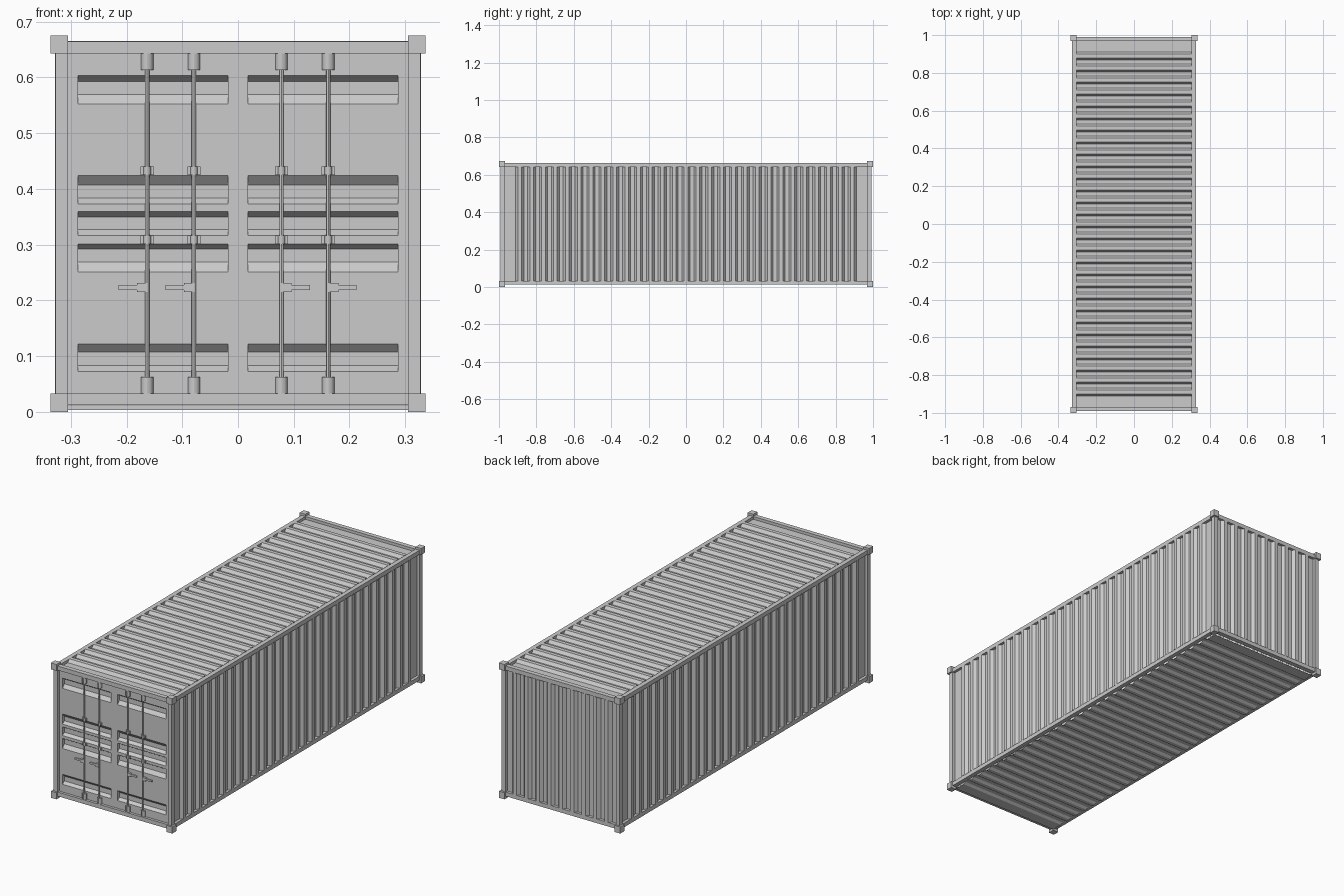
import bpy, bmesh, math
from mathutils import Vector

if "Cube" in bpy.data.objects:
    bpy.data.objects.remove(bpy.data.objects["Cube"])


def mesh_object(name, verts, faces):
    me = bpy.data.meshes.new(name)
    me.from_pydata(verts, [], faces)
    bm = bmesh.new()
    bm.from_mesh(me)
    bmesh.ops.remove_doubles(bm, verts=bm.verts, dist=1e-6)
    bm.to_mesh(me)
    bm.free()
    ob = bpy.data.objects.new(name, me)
    bpy.context.collection.objects.link(ob)
    return ob


def box(name, x0, x1, y0, y1, z0, z1):
    v = [(x, y, z) for x in (x0, x1) for y in (y0, y1) for z in (z0, z1)]
    f = [(0, 1, 3, 2), (4, 6, 7, 5), (0, 4, 5, 1), (2, 3, 7, 6), (0, 2, 6, 4), (1, 5, 7, 3)]
    return mesh_object(name, v, f)


def rod(name, x, y, z0, z1, r, sides=12):
    bpy.ops.mesh.primitive_cylinder_add(vertices=sides, radius=r, depth=z1 - z0,
                                        location=(x, y, (z0 + z1) / 2))
    bpy.context.object.name = name
    bpy.ops.object.shade_smooth_by_angle()


# Trapezoid sheet: ribs run along v, repeat along u, rise along outward normal
def corrugated(name, n, pitch, half, v0, v1, inner, outer, place, flip=False):
    slope, flat = 0.012, pitch / 2 - 0.012
    prof = [(-half, inner)]
    start = -((n - 1) * pitch + flat + 2 * slope) / 2
    for i in range(n):
        u = start + i * pitch
        prof += [(u, inner), (u + slope, outer), (u + slope + flat, outer), (u + 2 * slope + flat, inner)]
    prof.append((half, inner))
    verts = [place(u, v, d) for u, d in prof for v in (v0, v1)]
    faces = [(2 * i, 2 * i + 2, 2 * i + 3, 2 * i + 1) for i in range(len(prof) - 1)]
    if flip:
        faces = [f[::-1] for f in faces]
    return mesh_object(name, verts, faces)


XI, XO, XC = 0.305, 0.327, 0.336      # frame inner, frame outer, corner casting
YI, YO, YC = 0.968, 0.991, 1.0
ZB0, ZB1, ZT0, ZT1, ZC = 0.0125, 0.033, 0.643, 0.664, 0.675

# Frame: corner castings, posts and rails
for sx in (-1, 1):
    xs = sorted((sx * XI, sx * XO))
    xc = sorted((sx * XI, sx * XC))
    for sy in (-1, 1):
        ys = sorted((sy * YI, sy * YO))
        yc = sorted((sy * YI, sy * YC))
        box("corner_casting_bottom", *xc, *yc, 0, ZB1)
        box("corner_casting_top", *xc, *yc, ZT0, ZC)
        box("corner_post", *xs, *ys, ZB1, ZT0)
    box("bottom_side_rail", *xs, -YI, YI, ZB0, ZB1)
    box("top_side_rail", *xs, -YI, YI, ZT0, ZT1)
for sy in (-1, 1):
    ys = sorted((sy * YI, sy * YO))
    box("bottom_end_rail", -XI, XI, *ys, ZB0, ZB1)
    box("top_end_rail", -XI, XI, *ys, ZT0, ZT1)

# Corrugated walls, roof and floor
P, D = 0.0635, 0.015
so = XO + 0.001
corrugated("right_wall", 29, P, YI, ZB1, ZT0, so - D, so, lambda u, v, d: (d, u, v))
corrugated("left_wall", 29, P, YI, ZB1, ZT0, so - D, so, lambda u, v, d: (-d, u, v), True)
corrugated("roof", 29, P, YI, -XI, XI, ZT1 + 0.001 - D, ZT1 + 0.001, lambda u, v, d: (v, u, d), True)
corrugated("floor", 29, P, YI, -XI, XI, 0.001 - ZB0 + D, 0.001 - ZB0, lambda u, v, d: (v, u, abs(d)))
bo = YO + 0.001
corrugated("back_wall", 9, P, XI, ZB1, ZT0, bo - D, bo, lambda u, v, d: (u, d, v), True)

# Doors: flat skin with five horizontal recesses (top, floor top, floor bottom, bottom)
DY = -0.978
recesses = [(0.122, 0.107, 0.083, 0.072), (0.301, 0.292, 0.269, 0.251), (0.359, 0.350, 0.327, 0.316),
            (0.424, 0.407, 0.384, 0.373), (0.603, 0.593, 0.569, 0.552)]


def door(name, a, b, x0, x1):
    verts, faces = [], []

    def poly(*pts):
        faces.append(tuple(range(len(verts), len(verts) + len(pts))))
        verts.extend(pts)

    def strip(xa, xb, z0, ya, z1, yb):
        poly((xa, ya, z0), (xb, ya, z0), (xb, yb, z1), (xa, yb, z1))

    back = DY + D
    strip(a, x0, ZB1, DY, ZT0, DY)
    strip(x1, b, ZB1, DY, ZT0, DY)
    z = ZB1
    for t, t2, b2, bt in recesses:
        strip(x0, x1, z, DY, bt, DY)
        strip(x0, x1, bt, DY, b2, back)
        strip(x0, x1, b2, back, t2, back)
        strip(x0, x1, t2, back, t, DY)
        end = [(DY, bt), (back, b2), (back, t2), (DY, t)]
        poly(*[(x0, y, zz) for y, zz in end])
        poly(*[(x1, y, zz) for y, zz in reversed(end)])
        z = t
    strip(x0, x1, z, DY, ZT0, DY)
    return mesh_object(name, verts, faces)


door("left_door", -XI, 0, -0.287, -0.018)
door("right_door", 0, XI, 0.018, 0.287)

# Locking bars with end sockets, guides and handles
RY = DY - 0.006
for x in (-0.163, -0.079, 0.078, 0.162):
    s = math.copysign(1, x)
    rod("locking_bar", x, RY, ZB1, ZT0, 0.004)
    rod("bar_socket_bottom", x, DY - 0.002, ZB1, 0.063, 0.011)
    rod("bar_socket_top", x, DY - 0.002, 0.613, ZT0, 0.011)
    for z0 in (0.301, 0.425):
        box("bar_guide_plate", x - 0.012, x + 0.012, DY - 0.004, DY + 0.004, z0, z0 + 0.015)
        rod("bar_guide", x, RY, z0, z0 + 0.015, 0.0065)
    box("handle_hub", *sorted((x, x + s * 0.018)), RY - 0.005, DY + 0.002, 0.215, 0.231)
    box("handle", *sorted((x + s * 0.018, x + s * 0.051)), RY - 0.003, RY + 0.002, 0.219, 0.228)
